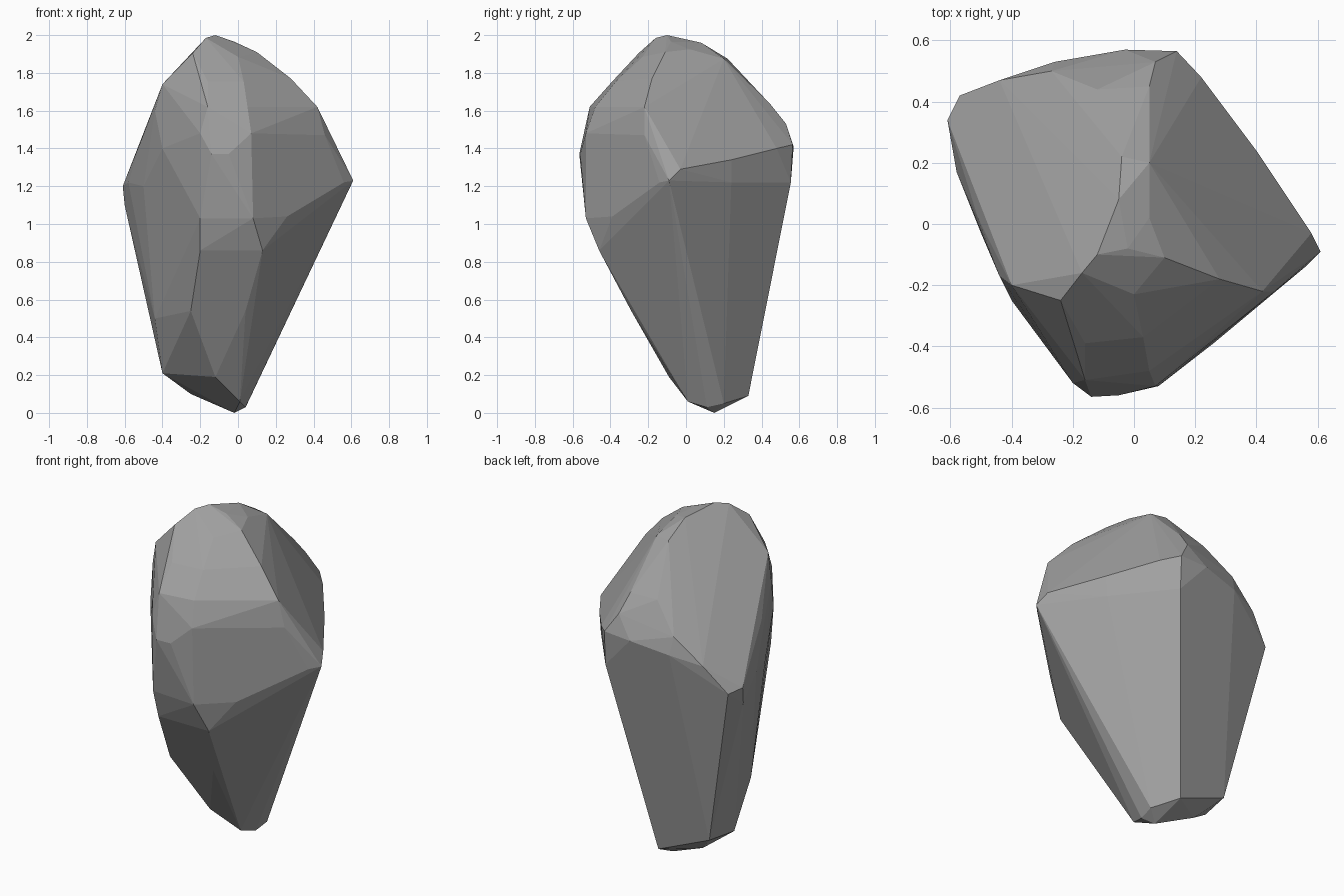
import bpy
import bmesh
import math

default_cube = bpy.data.objects.get("Cube")
if default_cube:
    bpy.data.objects.remove(default_cube, do_unlink=True)


def make_material(name, colour):
    material = bpy.data.materials.new(name)
    material.use_nodes = True
    material.diffuse_color = colour
    shader = material.node_tree.nodes["Principled BSDF"]
    shader.inputs["Base Color"].default_value = colour
    shader.inputs["Roughness"].default_value = 0.9
    return material


def make_faceted_stone(name, corner_groups, material):
    """Wrap the stone's corners in a convex skin and merge nearly flat facets."""
    mesh = bpy.data.meshes.new(name)
    stone = bpy.data.objects.new(name, mesh)
    bpy.context.collection.objects.link(stone)
    bm = bmesh.new()
    for group in corner_groups:
        for corner in group:
            bm.verts.new(corner)
    hull = bmesh.ops.convex_hull(bm, input=bm.verts[:])
    unused = {item for key in ("geom_interior", "geom_unused")
              for item in hull[key] if isinstance(item, bmesh.types.BMVert)}
    bmesh.ops.delete(bm, geom=list(unused), context="VERTS")
    bmesh.ops.dissolve_limit(bm, angle_limit=math.radians(3),
                             verts=bm.verts[:], edges=bm.edges[:])
    bmesh.ops.recalc_face_normals(bm, faces=bm.faces[:])
    bm.to_mesh(mesh)
    bm.free()
    mesh.materials.append(material)
    return stone


# Peak and the ridge that falls away to the back
crown = [
    (-.12, -.1, 2), (-.17, -.16, 1.985), (-.02, -.08, 1.965), (-.05, .08, 1.96),
    (.05, .02, 1.925), (.05, .2, 1.875), (-.04, .22, 1.875), (.05, .45, 1.63),
    (.07, .53, 1.53), (-.12, .44, 1.63), (-.24, -.25, 1.905), (0, -.23, 1.885),
    (-.4, -.2, 1.74), (.1, -.11, 1.91), (.28, -.18, 1.77),
]

# Rounded upper front
brow = [
    (-.16, -.39, 1.755), (.03, -.37, 1.755), (-.16, -.51, 1.62), (.05, -.48, 1.62),
    (.42, -.22, 1.62), (.27, -.33, 1.6), (-.2, -.52, 1.48), (.07, -.53, 1.48),
    (.46, -.22, 1.47), (-.14, -.565, 1.37), (-.05, -.56, 1.37), (.26, -.39, 1.32),
]

# Widest belt, with the pointed side corner
belt = [
    (.61, -.09, 1.23), (.58, -.03, 1.29), (.56, -.14, 1.22), (.4, .24, 1.34),
    (.39, .24, 1.22), (.22, .48, 1.4), (.14, .565, 1.42), (.14, .555, 1.22),
    (-.03, .57, 1.41), (-.26, .53, 1.37), (-.27, .5, 1.47), (-.44, .47, 1.33),
    (-.57, .42, 1.18), (-.61, .34, 1.2), (-.6, .32, 1.1), (-.58, .17, 1.22),
    (-.51, .02, 1.45), (-.44, -.17, 1.6), (-.4, -.25, 1.4), (-.5, -.03, 1.2),
]

# Front keel tapering to the foot
keel = [
    (-.2, -.51, 1.03), (.08, -.53, 1.03), (.26, -.39, 1.04),
    (.13, -.46, .86), (-.2, -.46, .86), (-.25, -.28, .54), (.04, -.29, .54),
    (-.44, .02, .5),
]

# Small slanted foot
foot = [
    (-.02, .15, 0), (.04, .11, .03), (.05, .2, .05), (-.05, .33, .09),
    (-.37, .31, .22), (-.4, .12, .21), (-.25, .2, .1),
    (-.12, -.09, .19), (.01, .01, .06),
]

grey_stone = make_material("grey stone", (.35, .35, .35, 1))
make_faceted_stone("stone", [crown, brow, belt, keel, foot], grey_stone)
